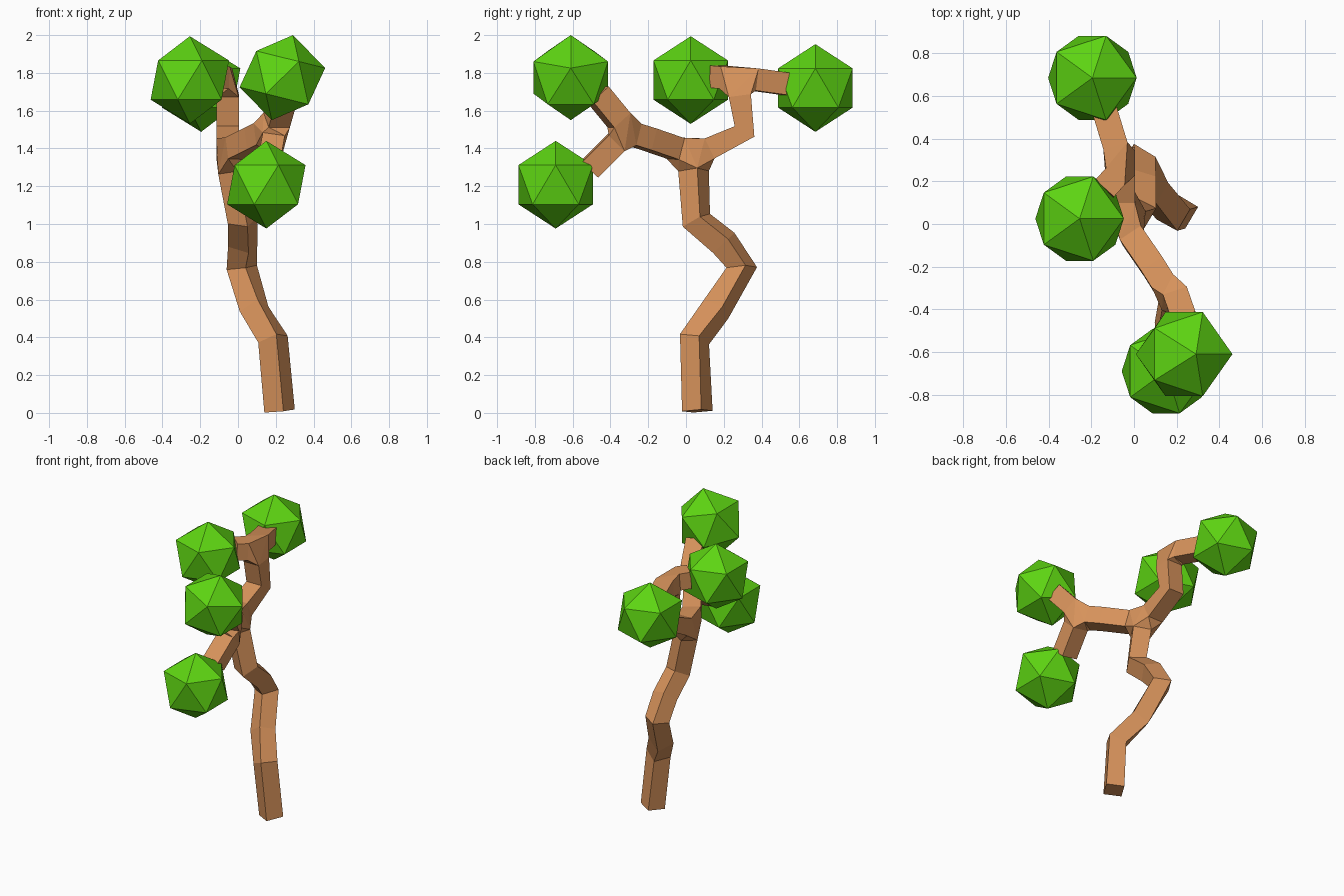
import bpy, bmesh, math
from mathutils import Vector

if "Cube" in bpy.data.objects:
    bpy.data.objects.remove(bpy.data.objects["Cube"], do_unlink=True)


def make_material(name, color):
    mat = bpy.data.materials.new(name)
    mat.use_nodes = True
    mat.diffuse_color = color
    mat.node_tree.nodes["Principled BSDF"].inputs["Base Color"].default_value = color
    return mat


bark = make_material("bark_brown", (0.68, 0.29, 0.105, 1))
leaf = make_material("leaf_green", (0.11, 0.66, 0.006, 1))

HALF = 0.059  # half the width of the square wood section


def tube(bm, points, side, cap_start=False, cap_end=False):
    """Sweep a square section along points; return its first and last rings."""
    pts = [Vector(p) for p in points]
    side = Vector(side)
    rings = []
    for i, p in enumerate(pts):
        before = (p - pts[i - 1]).normalized() if i else Vector()
        after = (pts[i + 1] - p).normalized() if i < len(pts) - 1 else Vector()
        t = (before + after).normalized()
        u = (side - t * side.dot(t)).normalized() * HALF
        v = t.cross(u).normalized() * HALF
        rings.append([bm.verts.new(p + u * a + v * b)
                      for a, b in ((-1, -1), (1, -1), (1, 1), (-1, 1))])
    for r, s in zip(rings, rings[1:]):
        for k in range(4):
            n = (k + 1) % 4
            bm.faces.new((r[k], r[n], s[n], s[k]))
    if cap_start:
        bm.faces.new(rings[0][::-1])
    if cap_end:
        bm.faces.new(rings[-1])
    return rings[0], rings[-1]


def fork(bm, *rings):
    """Join branch ends with a hull, left open where the branches enter."""
    result = bmesh.ops.convex_hull(bm, input=[v for r in rings for v in r])
    faces = {g for g in result["geom"] if isinstance(g, bmesh.types.BMFace)}
    inner = [f for f in faces if any(set(f.verts) <= set(r) for r in rings)]
    bmesh.ops.delete(bm, geom=inner, context="FACES_ONLY")


bm = bmesh.new()

# Crooked trunk
_, trunk_top = tube(bm, [(0.22, 0.06, 0.01), (0.185, 0.045, 0.39), (0.085, 0.16, 0.55),
                         (0.02, 0.295, 0.77), (0.025, 0.20, 0.90), (0.025, 0.055, 1.02),
                         (-0.025, 0.04, 1.28)], (0.86, -0.51, 0), cap_start=True)

# Front bough with its two twigs
front_in, front_out = tube(bm, [(-0.01, -0.055, 1.40), (0.09, -0.20, 1.45),
                                (0.14, -0.28, 1.475)], (0.9, 0.45, 0))
upper_twig, _ = tube(bm, [(0.205, -0.355, 1.55), (0.245, -0.47, 1.69)],
                     (0.95, 0.3, 0), cap_end=True)
lower_twig, _ = tube(bm, [(0.185, -0.365, 1.435), (0.16, -0.505, 1.295)],
                     (0.95, 0.1, 0), cap_end=True)

# Back bough with its two twigs
back_in, back_out = tube(bm, [(-0.055, 0.125, 1.40), (-0.055, 0.31, 1.49),
                              (-0.055, 0.285, 1.68)], (1, 0, 0))
back_twig, _ = tube(bm, [(-0.085, 0.36, 1.765), (-0.14, 0.54, 1.74)],
                    (1, 0.3, 0), cap_end=True)
side_twig, _ = tube(bm, [(-0.09, 0.22, 1.775), (-0.14, 0.165, 1.78)],
                    (0.75, -0.66, 0), cap_end=True)

fork(bm, trunk_top, front_in, back_in)
fork(bm, front_out, upper_twig, lower_twig)
fork(bm, back_out, back_twig, side_twig)
bmesh.ops.recalc_face_normals(bm, faces=bm.faces[:])

mesh = bpy.data.meshes.new("trunk_and_branches")
bm.to_mesh(mesh)
bm.free()
mesh.materials.append(bark)
bpy.context.collection.objects.link(bpy.data.objects.new("trunk_and_branches", mesh))

# Faceted leaf clumps: position and sideways tilt
clumps = {
    "upper_front_leaves": ((0.235, -0.61, 1.775), 14),
    "lower_front_leaves": ((0.15, -0.69, 1.208), 0),
    "side_leaves": ((-0.255, 0.025, 1.762), 0),
    "back_leaves": ((-0.195, 0.685, 1.72), 0),
}
for name, (place, tilt) in clumps.items():
    bpy.ops.mesh.primitive_ico_sphere_add(subdivisions=1, radius=0.232, location=place,
                                          rotation=(0, math.radians(tilt), 0))
    clump = bpy.context.object
    clump.name = name
    clump.data.materials.append(leaf)
